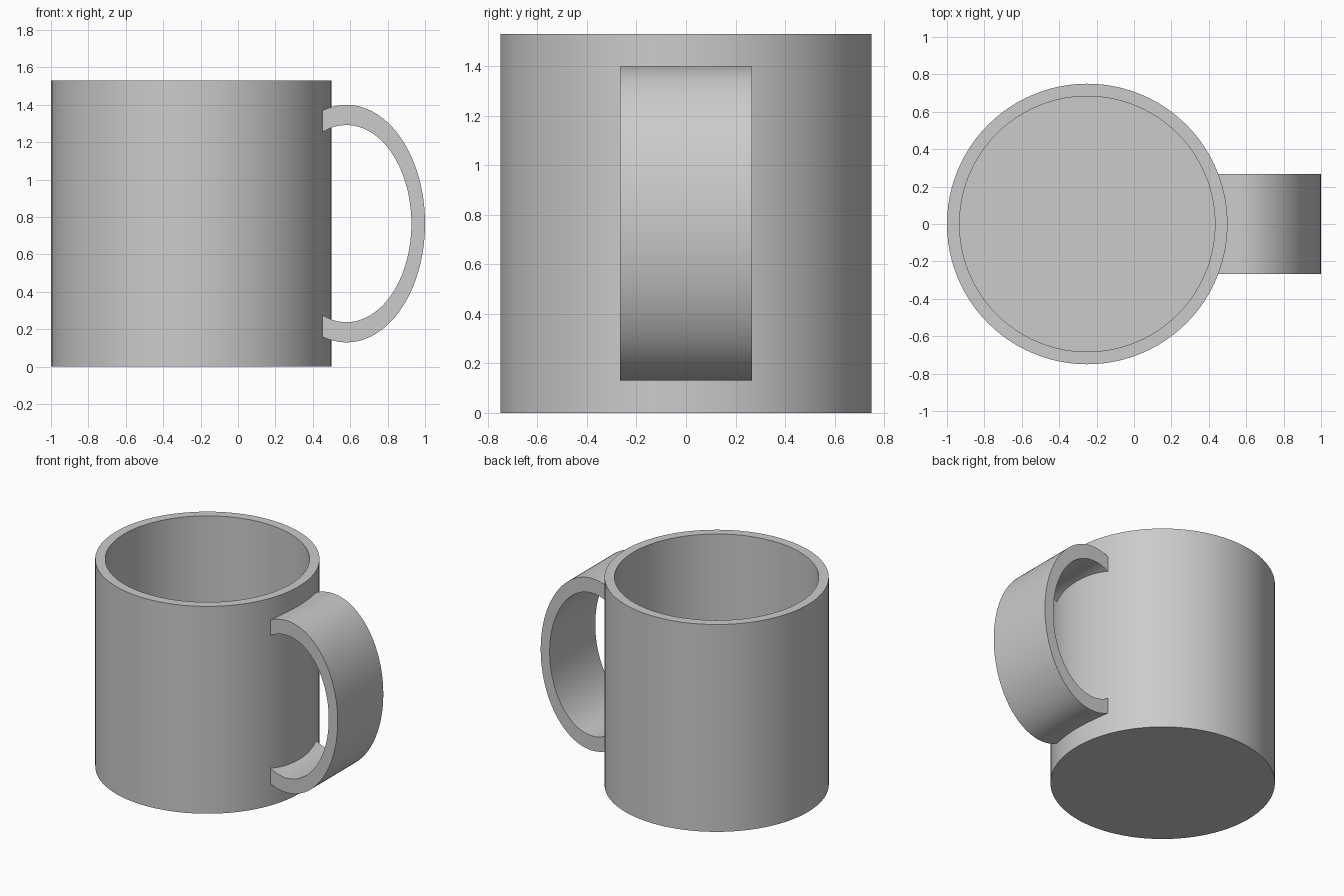
import bpy, bmesh, math

cube = bpy.data.objects.get("Cube")
if cube:
    bpy.data.objects.remove(cube, do_unlink=True)

# Single grey glaze
grey = bpy.data.materials.new("plain grey")
grey.use_nodes = True
colour = (0.6, 0.6, 0.6, 1)
grey.diffuse_color = colour
grey.node_tree.nodes["Principled BSDF"].inputs["Base Color"].default_value = colour

HEIGHT, OUTER, INNER, FLOOR = 1.53, 0.75, 0.683, 0.07
CUP_X = -0.25
SIDES = 96


def finish(bm, name, x, z=0):
    bmesh.ops.recalc_face_normals(bm, faces=bm.faces)
    mesh = bpy.data.meshes.new(name)
    bm.to_mesh(mesh)
    bm.free()
    mesh.materials.append(grey)
    obj = bpy.data.objects.new(name, mesh)
    obj.location = (x, 0, z)
    bpy.context.collection.objects.link(obj)
    bpy.ops.object.select_all(action="DESELECT")
    obj.select_set(True)
    bpy.context.view_layer.objects.active = obj
    bpy.ops.object.shade_smooth_by_angle(angle=math.radians(35))


# Cup body: straight wall, flat rim and hollow inside with a floor
bm = bmesh.new()
rings = []
for radius, z in [(OUTER, 0), (OUTER, HEIGHT), (INNER, HEIGHT), (INNER, FLOOR)]:
    angles = [math.tau * i / SIDES for i in range(SIDES)]
    rings.append([bm.verts.new((radius * math.cos(a), radius * math.sin(a), z)) for a in angles])
for low, high in zip(rings, rings[1:]):
    for i in range(SIDES):
        j = (i + 1) % SIDES
        bm.faces.new((low[i], low[j], high[j], high[i]))
bm.faces.new(rings[0])
bm.faces.new(rings[-1])
finish(bm, "cup_body", CUP_X)

# Handle: flat strap along an elliptical arc, its ends buried in the wall
HANDLE_X, END_X, HALF_WIDTH, STEPS = 0.58, 0.44, 0.266, 64


def arc(rx, rz):
    limit = math.acos((END_X - HANDLE_X) / rx)
    for i in range(STEPS + 1):
        a = limit * (2 * i / STEPS - 1)
        yield rx * math.cos(a), rz * math.sin(a)


bm = bmesh.new()
sections = []
for (ox, oz), (ix, iz) in zip(arc(0.42, 0.635), arc(0.347, 0.527)):
    corners = [(ox, -HALF_WIDTH, oz), (ox, HALF_WIDTH, oz),
               (ix, HALF_WIDTH, iz), (ix, -HALF_WIDTH, iz)]
    sections.append([bm.verts.new(c) for c in corners])
for a, b in zip(sections, sections[1:]):
    for i in range(4):
        j = (i + 1) % 4
        bm.faces.new((a[i], a[j], b[j], b[i]))
bm.faces.new(sections[0])
bm.faces.new(sections[-1])
finish(bm, "handle", HANDLE_X, HEIGHT / 2)
